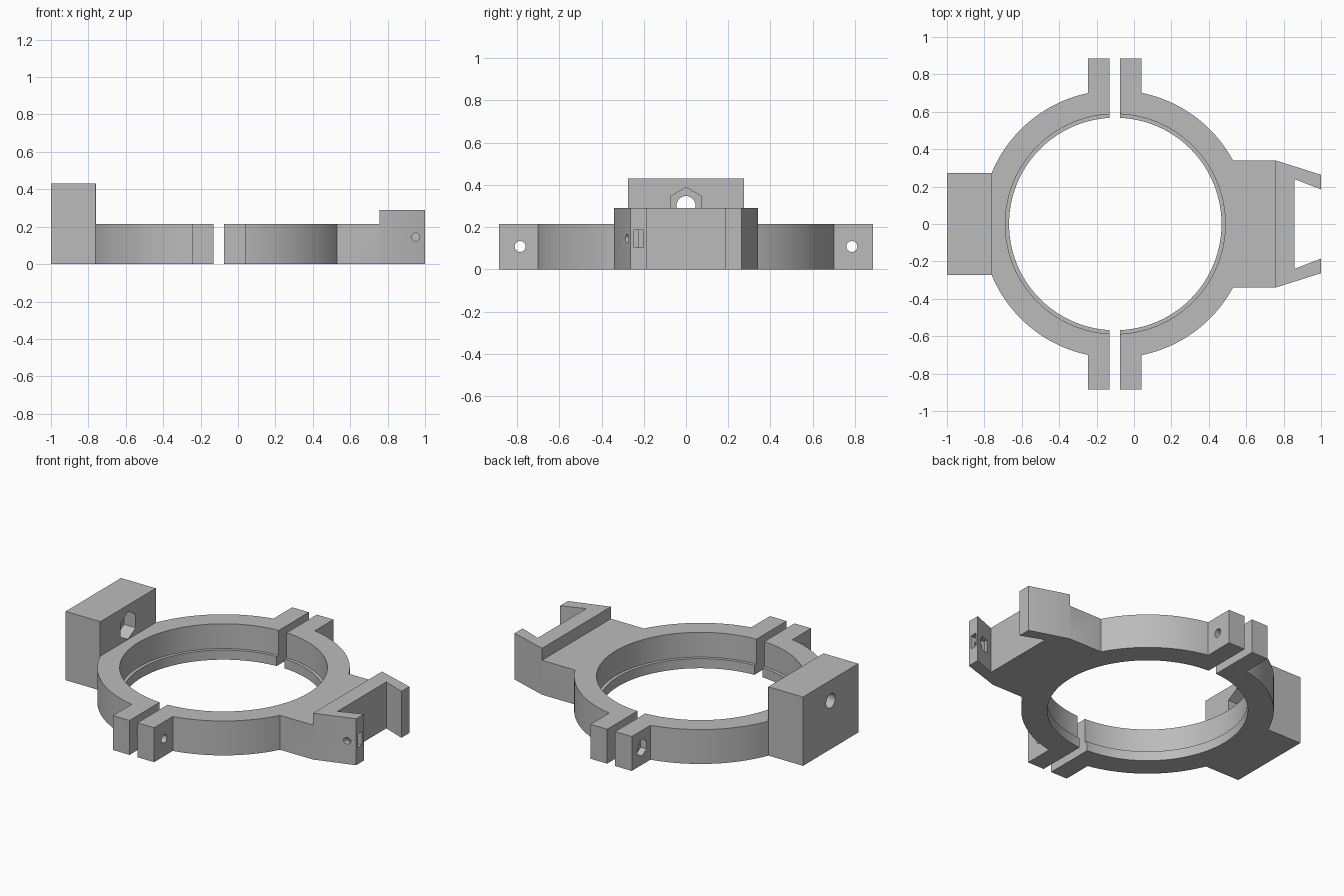
import bpy
import bmesh
import math
from mathutils import Matrix

CX = -0.10            # ring axis position
R_OUT, R_LIP, R_BORE = 0.715, 0.568, 0.588
H_RING, H_FORK, H_BLOCK = 0.215, 0.29, 0.43
TAB_Y = 0.885

cube = bpy.data.objects.get("Cube")
if cube:
    bpy.data.objects.remove(cube, do_unlink=True)

grey = bpy.data.materials.new("plain grey")
grey.use_nodes = True
colour = (0.5, 0.5, 0.5, 1)
grey.diffuse_color = colour
grey.node_tree.nodes["Principled BSDF"].inputs["Base Color"].default_value = colour


def add_object(name, bm):
    bmesh.ops.recalc_face_normals(bm, faces=bm.faces)
    mesh = bpy.data.meshes.new(name)
    bm.to_mesh(mesh)
    bm.free()
    mesh.materials.append(grey)
    obj = bpy.data.objects.new(name, mesh)
    bpy.context.collection.objects.link(obj)
    return obj


def extrude_outline(name, points, height):
    bm = bmesh.new()
    face = bm.faces.new([bm.verts.new((x, y, 0)) for x, y in points])
    new = bmesh.ops.extrude_face_region(bm, geom=[face])["geom"]
    verts = [v for v in new if isinstance(v, bmesh.types.BMVert)]
    bmesh.ops.translate(bm, verts=verts, vec=(0, 0, height))
    return add_object(name, bm)


def box(x0, x1, y0, y1, z0, z1):
    bm = bmesh.new()
    centre = ((x0 + x1) / 2, (y0 + y1) / 2, (z0 + z1) / 2)
    size = (x1 - x0, y1 - y0, z1 - z0, 1)
    bmesh.ops.create_cube(bm, size=1, matrix=Matrix.Translation(centre) @ Matrix.Diagonal(size))
    return add_object("cutter", bm)


def rod(axis, centre, radius, length, sides=32):
    bm = bmesh.new()
    turn = {"X": Matrix.Rotation(math.pi / 2, 4, "Y"),
            "Y": Matrix.Rotation(math.pi / 2, 4, "X"),
            "Z": Matrix.Identity(4)}[axis]
    # hexagons stand on a corner
    spin = Matrix.Rotation(math.pi / 2 if sides == 6 and axis == "X" else 0, 4, "Z")
    bmesh.ops.create_cone(bm, cap_ends=True, segments=sides, radius1=radius, radius2=radius,
                          depth=length, matrix=Matrix.Translation(centre) @ turn @ spin)
    return add_object("cutter", bm)


def cut(obj, cutter):
    mod = obj.modifiers.new("cut", "BOOLEAN")
    mod.operation = "DIFFERENCE"
    mod.solver = "EXACT"
    mod.object = cutter
    bpy.context.view_layer.objects.active = obj
    bpy.ops.object.modifier_apply(modifier=mod.name)
    bpy.data.objects.remove(cutter, do_unlink=True)


def arc(radius, a0, a1, steps, side):
    angles = [a0 + (a1 - a0) * i / steps for i in range(steps + 1)]
    return [(CX + side * radius * math.cos(a), radius * math.sin(a)) for a in angles]


def clamp_half(name, side, x_gap, x_tab, y_join, end_points, height):
    """Half ring with two tabs and an end piece, symmetric in y."""
    a_tab = -math.acos(abs(x_tab - CX) / R_OUT)
    a_join = -math.asin(y_join / R_OUT)
    lower = [(x_gap, -TAB_Y), (x_tab, -TAB_Y)]
    lower += arc(R_OUT, a_tab, a_join, 24, side) + end_points
    a_gap = math.acos(abs(x_gap - CX) / R_LIP)
    outline = lower + [(x, -y) for x, y in reversed(lower)]
    outline += arc(R_LIP, a_gap, -a_gap, 72, side)
    return extrude_outline(name, outline, height)


# Two clamp halves
block_half = clamp_half("block_clamp_half", -1, -0.13, -0.245, 0.273, [(-1, -0.273)], H_BLOCK)
fork_half = clamp_half("fork_clamp_half", 1, -0.075, 0.04, 0.34,
                       [(0.757, -0.34), (1, -0.263), (1, -0.185), (0.857, -0.24)], H_FORK)

# Lower the ring beneath the end pieces
cut(block_half, box(-0.76, 0.5, -1, 1, H_RING, 1))
cut(fork_half, box(-0.5, 0.757, -1, 1, H_RING, 1))

# Wider bore above the bottom lip, and bolt holes through the tabs
for half in (block_half, fork_half):
    cut(half, rod("Z", (CX, 0, 0.56), R_BORE, 1, 144))
    for y in (-0.785, 0.785):
        cut(half, rod("X", (CX, y, 0.108), 0.026, 0.6))

# Nut recesses in the tabs of the block half
for y in (-0.785, 0.785):
    cut(block_half, rod("X", (-0.245, y, 0.108), 0.052, 0.08, 6))

# Block bolt hole with its nut recess
cut(block_half, rod("X", (-0.88, 0, 0.302), 0.045, 0.6))
cut(block_half, rod("X", (-0.76, 0, 0.302), 0.086, 0.16, 6))

# Set screw hole and nut slot in the front prong
cut(fork_half, rod("Y", (0.95, -0.24, 0.145), 0.021, 0.24))
cut(fork_half, box(0.9, 1.1, -0.246, -0.202, 0.103, 0.187))

for half in (block_half, fork_half):
    bpy.ops.object.select_all(action="DESELECT")
    half.select_set(True)
    bpy.context.view_layer.objects.active = half
    bpy.ops.object.shade_smooth_by_angle(angle=math.radians(20))
